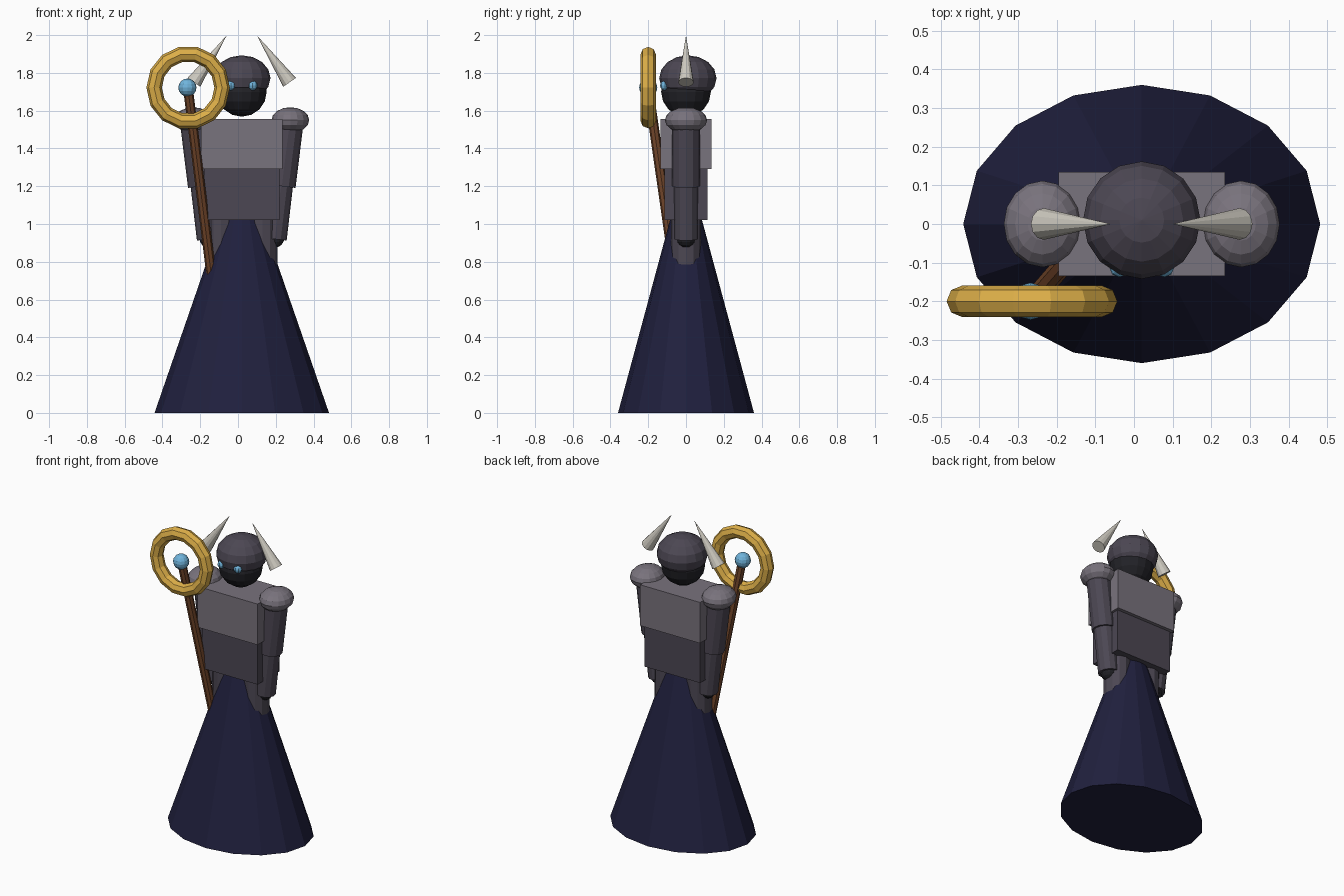
import bpy, math
from mathutils import Vector

if "Cube" in bpy.data.objects:
    bpy.data.objects.remove(bpy.data.objects["Cube"])

CX = 0.02  # body centre line


def material(name, r, g, b):
    lin = [((c / 255 + 0.055) / 1.055) ** 2.4 for c in (r, g, b)]
    m = bpy.data.materials.new(name)
    m.diffuse_color = (*lin, 1)
    m.use_nodes = True
    m.node_tree.nodes["Principled BSDF"].inputs["Base Color"].default_value = m.diffuse_color
    return m


NAVY = material("navy_cloth", 32, 32, 62)
PLATE = material("grey_plate", 121, 115, 125)
DARK = material("dark_armour", 76, 71, 83)
BLACK = material("black_mask", 34, 34, 39)
GOLD = material("gold", 220, 174, 72)
HORN = material("horn", 206, 202, 192)
WOOD = material("wood", 110, 67, 40)
BLUE = material("glowing_blue", 112, 180, 220)


def finish(name, mat):
    ob = bpy.context.object
    ob.name = name
    ob.data.materials.append(mat)
    return ob


def box(name, mat, loc, size):
    bpy.ops.mesh.primitive_cube_add(size=1, location=loc)
    ob = finish(name, mat)
    ob.scale = size
    return ob


def ball(name, mat, loc, radii, segs=16, rings=8):
    bpy.ops.mesh.primitive_uv_sphere_add(segments=segs, ring_count=rings, radius=1, location=loc)
    ob = finish(name, mat)
    ob.scale = radii
    return ob


def rod(name, mat, a, b, r1, r2, sides=12):
    # tapered cylinder from point a to point b
    a, b = Vector(a), Vector(b)
    d = b - a
    turn = Vector((0, 0, 1)).rotation_difference(d)
    bpy.ops.mesh.primitive_cone_add(vertices=sides, radius1=r1, radius2=r2, depth=d.length,
                                    location=(a + b) / 2, rotation=turn.to_euler())
    return finish(name, mat)


# robe skirt: oval 16-sided cone
skirt = rod("skirt", NAVY, (CX, 0, 0), (CX, 0, 1.12), 0.36, 0.058, 16)
skirt.scale = (1.283, 1, 1)

# torso
box("waist", DARK, (CX, 0, 1.155), (0.40, 0.226, 0.27))
box("chest", PLATE, (CX, 0, 1.4225), (0.43, 0.27, 0.265))

# head and helmet
ball("head", BLACK, (CX, 0, 1.70), (0.132, 0.132, 0.132))
ball("helmet", DARK, (CX, 0.01, 1.772), (0.152, 0.152, 0.121))

# paired parts
for side, s in (("left", 1), ("right", -1)):
    def at(x, y, z):
        return (CX + s * x, y, z)
    ball(side + "_eye", BLUE, at(0.058, -0.112, 1.733), (0.026, 0.026, 0.026), 8, 6)
    rod(side + "_horn", HORN, at(0.253, 0, 1.75), at(0.08, 0, 1.998), 0.041, 0, 12)
    ball(side + "_pauldron", PLATE, at(0.257, 0, 1.55), (0.1, 0.112, 0.068))
    rod(side + "_upper_arm", DARK, at(0.253, 0, 1.53), at(0.212, 0, 1.20), 0.073, 0.073)
    rod(side + "_forearm", DARK, at(0.21, 0, 1.22), at(0.175, 0, 0.92), 0.063, 0.063)
    ball(side + "_hand", BLACK, at(0.175, 0, 0.925), (0.05, 0.05, 0.05), 12, 8)
    rod(side + "_leg", DARK, at(0.11, 0, 0.45), at(0.11, 0, 1.05), 0.08, 0.08)

# staff with ring and orb
rod("staff_shaft", WOOD, (-0.10, -0.01, 0.40), (-0.265, -0.20, 1.72), 0.026, 0.026, 8)
bpy.ops.mesh.primitive_torus_add(major_segments=14, minor_segments=8, major_radius=0.18,
                                 minor_radius=0.041, location=(-0.264, -0.2, 1.722),
                                 rotation=(math.pi / 2, 0, 0))
finish("staff_ring", GOLD)
ball("staff_orb", BLUE, (-0.268, -0.2, 1.722), (0.048, 0.048, 0.048), 12, 8)
